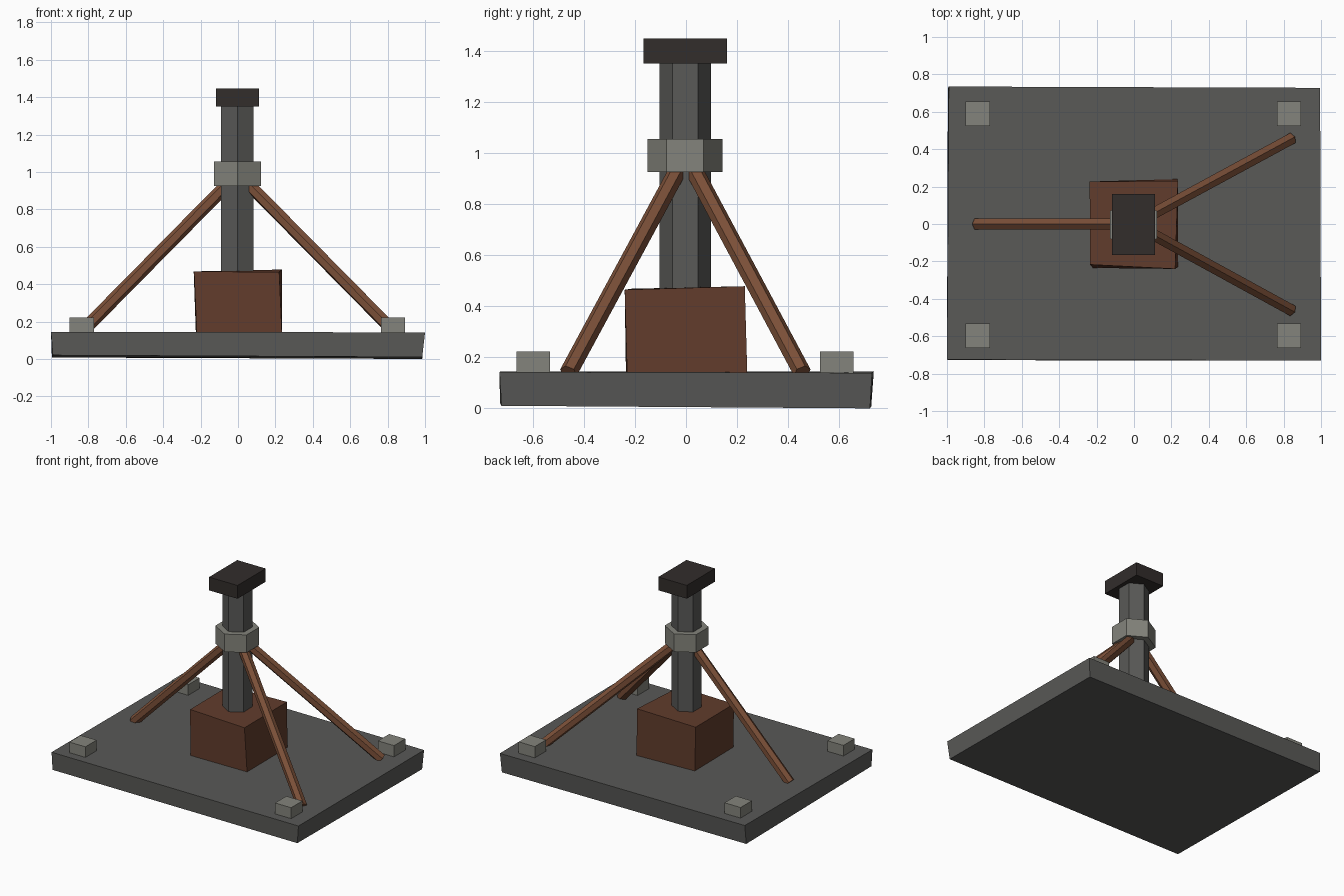
import bpy, bmesh
from math import cos, sin, tau
from mathutils import Vector

if "Cube" in bpy.data.objects:
    bpy.data.objects.remove(bpy.data.objects["Cube"])


def material(name, rgb):
    m = bpy.data.materials.new(name)
    m.diffuse_color = (*rgb, 1)
    m.use_nodes = True
    m.node_tree.nodes["Principled BSDF"].inputs["Base Color"].default_value = m.diffuse_color
    return m


STONE = material("dark_stone", (0.10, 0.10, 0.095))
PALE = material("pale_stone", (0.23, 0.23, 0.20))
BLACK = material("charred", (0.032, 0.026, 0.024))
RUST = material("rust_brown", (0.12, 0.045, 0.025))
COPPER = material("copper_brown", (0.20, 0.08, 0.04))


def prism(name, bottom, top, mat):
    """Solid between two matching rings of points."""
    bm = bmesh.new()
    a = [bm.verts.new(p) for p in bottom]
    b = [bm.verts.new(p) for p in top]
    bm.faces.new(a[::-1])
    bm.faces.new(b)
    for i in range(len(a)):
        j = (i + 1) % len(a)
        bm.faces.new((a[i], a[j], b[j], b[i]))
    bmesh.ops.recalc_face_normals(bm, faces=bm.faces[:])
    mesh = bpy.data.meshes.new(name)
    bm.to_mesh(mesh)
    bm.free()
    mesh.materials.append(mat)
    ob = bpy.data.objects.new(name, mesh)
    bpy.context.collection.objects.link(ob)
    return ob


def box(name, cx, cy, sx, sy, z0, z1, mat):
    ring = [(cx + u * sx / 2, cy + v * sy / 2)
            for u, v in ((-1, -1), (1, -1), (1, 1), (-1, 1))]
    return prism(name, [(x, y, z0) for x, y in ring], [(x, y, z1) for x, y in ring], mat)


def hex_bar(name, start, end, r, mat, up=(0, 0, 1)):
    """Six-sided bar with one corner edge turned towards 'up'."""
    start, end = Vector(start), Vector(end)
    d = (end - start).normalized()
    side = d.cross(Vector(up)).normalized()
    rise = side.cross(d)
    ring = [side * (r * sin(tau * i / 6)) + rise * (r * cos(tau * i / 6)) for i in range(6)]
    return prism(name, [start + o for o in ring], [end + o for o in ring], mat)


# Roughly hewn base slab
prism("base_slab",
      [(-0.99, -0.728, 0.02), (0.985, -0.722, 0.01), (0.985, 0.72, 0), (-0.995, 0.725, 0.008)],
      [(-1.0, -0.725, 0.145), (1.0, -0.73, 0.142), (0.995, 0.728, 0.139), (-0.99, 0.735, 0.145)],
      STONE)

# Skewed plinth block
prism("plinth_block",
      [(-0.22, -0.235, 0.13), (0.235, -0.23, 0.13), (0.232, 0.24, 0.13), (-0.225, 0.22, 0.13)],
      [(-0.235, -0.217, 0.468), (0.22, -0.24, 0.464), (0.235, 0.23, 0.478), (-0.237, 0.227, 0.468)],
      RUST)

# Post, collar and cap
hex_bar("post", (-0.003, -0.003, 0.14), (-0.003, -0.003, 1.35), 0.1, STONE, (0, 1, 0))
hex_bar("collar", (-0.003, -0.004, 0.925), (-0.003, -0.004, 1.055), 0.146, PALE, (0, 1, 0))
box("cap", -0.003, -0.003, 0.23, 0.325, 1.35, 1.447, BLACK)

# Three braces from the slab to the collar
for name, x, y in (("left_brace", -0.84, 0.0),
                   ("right_back_brace", 0.84, 0.455),
                   ("right_front_brace", 0.84, -0.46)):
    hex_bar(name, (x, y, 0.14), (x * 0.06, y * 0.06, 0.94), 0.035, COPPER)

# Corner blocks
for sx, xn in ((-1, "left"), (1, "right")):
    for sy, yn in ((-1, "front"), (1, "back")):
        box(f"{yn}_{xn}_corner_block", -0.003 + sx * 0.832, -0.004 + sy * 0.594,
            0.13, 0.13, 0.13, 0.222, PALE)
